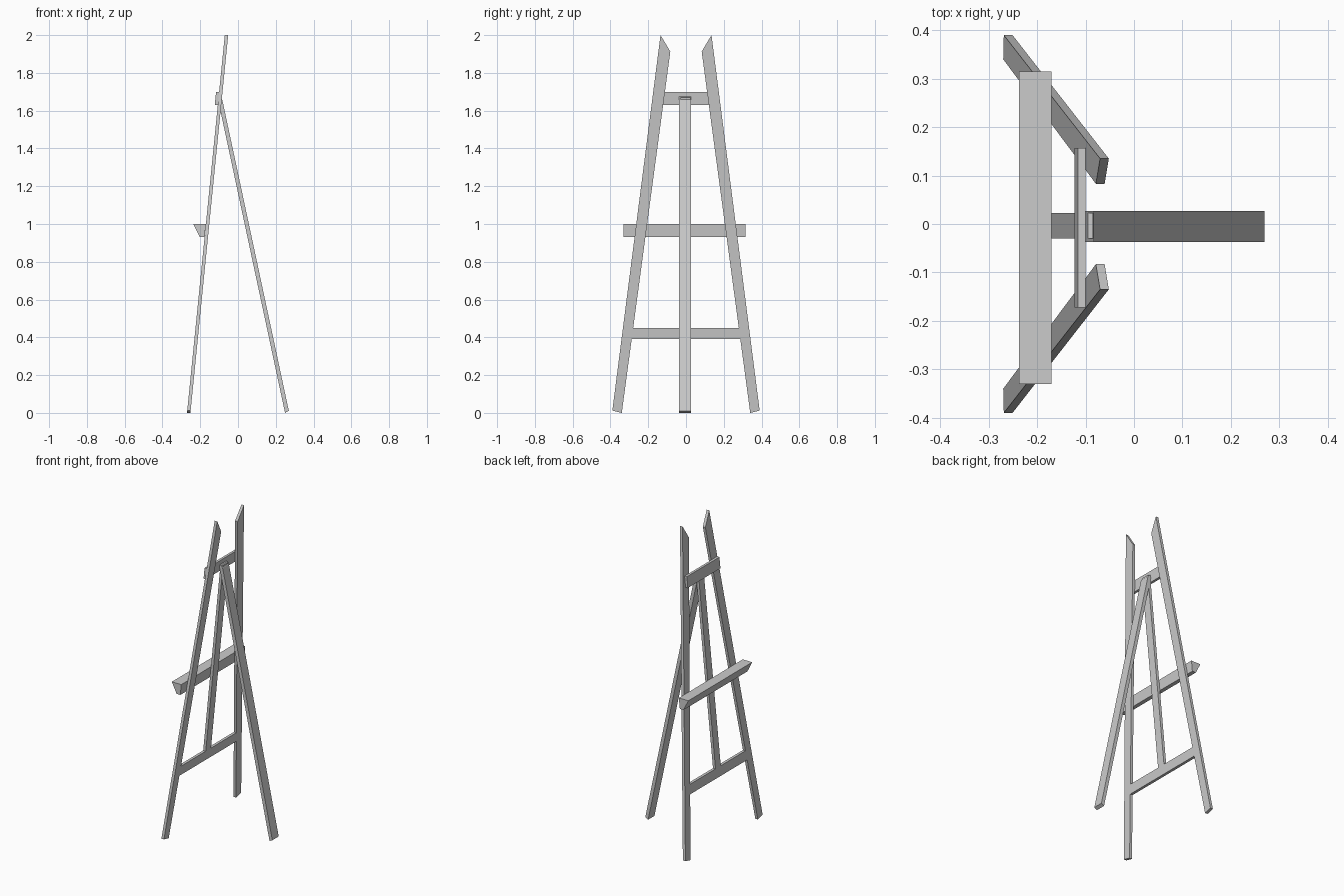
import bpy
import bmesh

if "Cube" in bpy.data.objects:
    bpy.data.objects.remove(bpy.data.objects["Cube"])


def prism(name, base, offset):
    """Extrude a planar outline along an offset vector."""
    bm = bmesh.new()
    face = bm.faces.new([bm.verts.new(p) for p in base])
    out = bmesh.ops.extrude_face_region(bm, geom=[face])
    verts = [g for g in out["geom"] if isinstance(g, bmesh.types.BMVert)]
    bmesh.ops.translate(bm, verts=verts, vec=offset)
    bmesh.ops.recalc_face_normals(bm, faces=bm.faces[:])
    mesh = bpy.data.meshes.new(name)
    bm.to_mesh(mesh)
    bm.free()
    obj = bpy.data.objects.new(name, mesh)
    bpy.context.collection.objects.link(obj)
    return obj


def board(name, outline, thickness=0.018, shift=0.0):
    """Flat board lying in the leaning plane of the easel face."""
    base = [(-0.27 + 0.1 * z + shift, y, z) for y, z in outline]
    return prism(name, base, (thickness, 0, 0))


def rect(y0, y1, z0, z1):
    return [(y0, z0), (y1, z0), (y1, z1), (y0, z1)]


# Two front legs with bevelled tips
leg = [(0.34, 0.0), (0.39, 0.012), (0.135, 2.0), (0.083, 1.913)]
for side, label in ((1, "left"), (-1, "right")):
    board("front_leg_" + label, [(side * y, z) for y, z in leg])

# Lower rail fitted between the legs
board("lower_rail", [(-0.288, 0.39), (0.288, 0.39), (0.28, 0.45), (-0.28, 0.45)])

# Centre stile and the upper rail across the face
board("centre_stile", rect(-0.03, 0.023, 0.45, 1.67))
board("upper_rail", rect(-0.172, 0.157, 1.63, 1.70), 0.016, -0.016)

# Tapered canvas ledge
ledge = [(-0.237, 1.0), (-0.17, 1.0), (-0.177, 0.932), (-0.203, 0.932)]
prism("canvas_ledge", [(x, -0.33, z) for x, z in ledge], (0, 0.645, 0))

# Rear prop leg
prop = [(0.249, 0.0), (0.269, 0.011), (-0.083, 1.657), (-0.1, 1.675), (-0.106, 1.66)]
prism("rear_leg", [(x, -0.037, z) for x, z in prop], (0, 0.064, 0))
